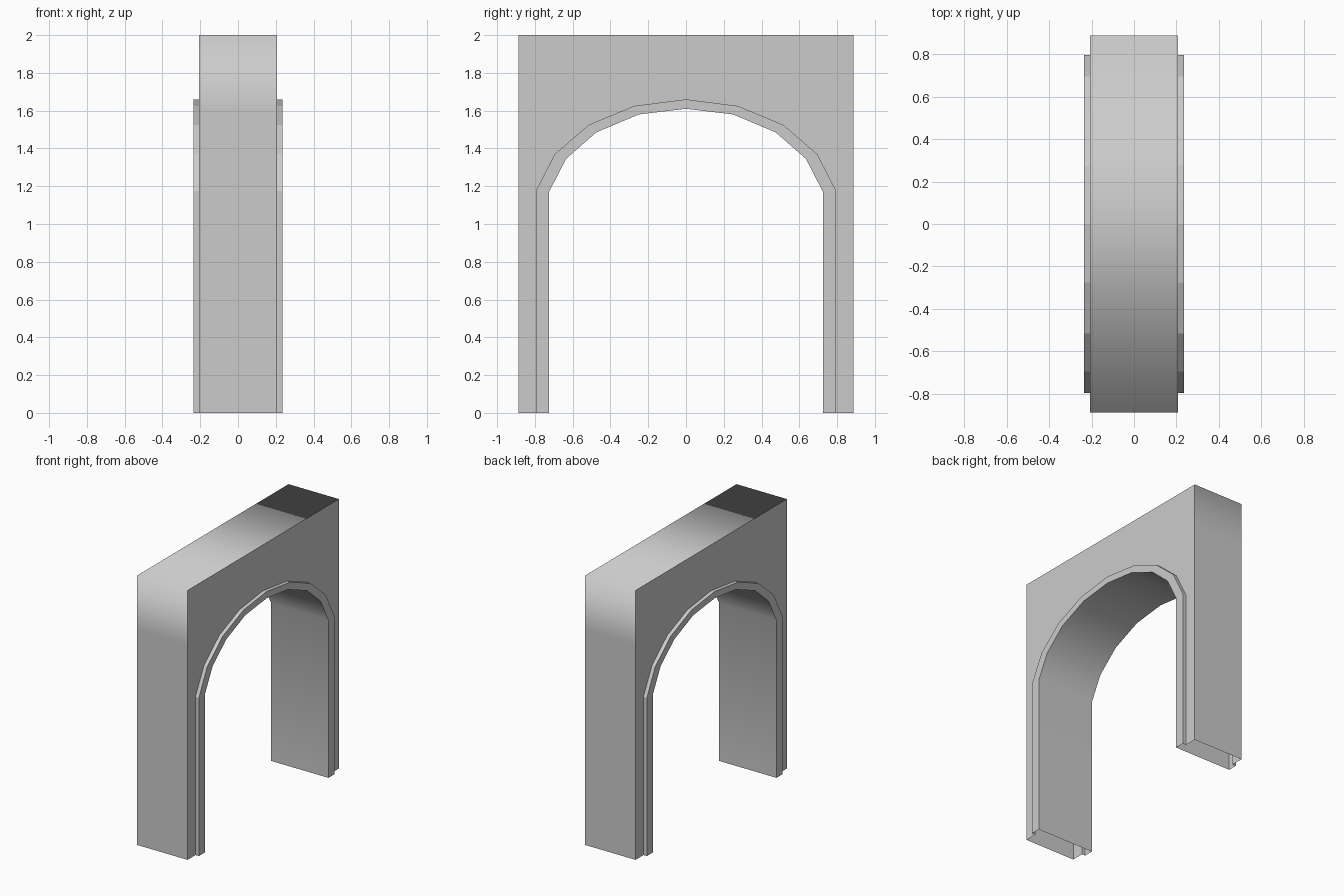
import bpy, bmesh

if "Cube" in bpy.data.objects:
    bpy.data.objects.remove(bpy.data.objects["Cube"])

WALL_X, TRIM_X = 0.207, 0.235


def full_profile(half):
    # half profile runs from the -y foot to the crown; mirror it to the +y foot
    return half + [(-y, z) for y, z in half[-2::-1]]


# opening edge and outer edge of the trim band
inner = full_profile([(-0.725, 0), (-0.725, 1.17), (-0.635, 1.345),
                      (-0.475, 1.485), (-0.25, 1.58), (0, 1.61)])
band = full_profile([(-0.795, 0), (-0.795, 1.175), (-0.695, 1.37),
                     (-0.515, 1.525), (-0.275, 1.625), (0, 1.66)])
# rectangular outline, with corners repeated so it pairs up with the arch points
foot, side, corner = (-0.888, 0), (-0.888, 1.6), (-0.888, 2)
left = [foot, side] + [corner] * 4
outer = left + [(-y, z) for y, z in left[4::-1]]


def build(name, rings):
    """Bridge consecutive (profile, x, smooth) rings; feet stay open."""
    bm = bmesh.new()
    cache = {}

    def vert(x, p):
        key = (x, *p)
        if key not in cache:
            cache[key] = bm.verts.new(key)
        return cache[key]

    for (pa, xa, _), (pb, xb, smooth) in zip(rings, rings[1:]):
        for i in range(len(pa) - 1):
            quad = [vert(xa, pa[i]), vert(xb, pb[i]),
                    vert(xb, pb[i + 1]), vert(xa, pa[i + 1])]
            quad = list(dict.fromkeys(quad))
            if len(quad) > 2:
                bm.faces.new(quad).smooth = smooth
    mesh = bpy.data.meshes.new(name)
    bm.to_mesh(mesh)
    bm.free()
    obj = bpy.data.objects.new(name, mesh)
    bpy.context.collection.objects.link(obj)
    return obj


# wall: back face, outer skin, front face
build("arch_wall", [(band, -WALL_X, False), (outer, -WALL_X, False),
                    (outer, WALL_X, True), (band, WALL_X, False)])

# raised trim on both faces, joined by the lining of the opening
build("arch_trim", [(band, WALL_X, False), (band, TRIM_X, False),
                    (inner, TRIM_X, False), (inner, -TRIM_X, True),
                    (band, -TRIM_X, False), (band, -WALL_X, False)])
